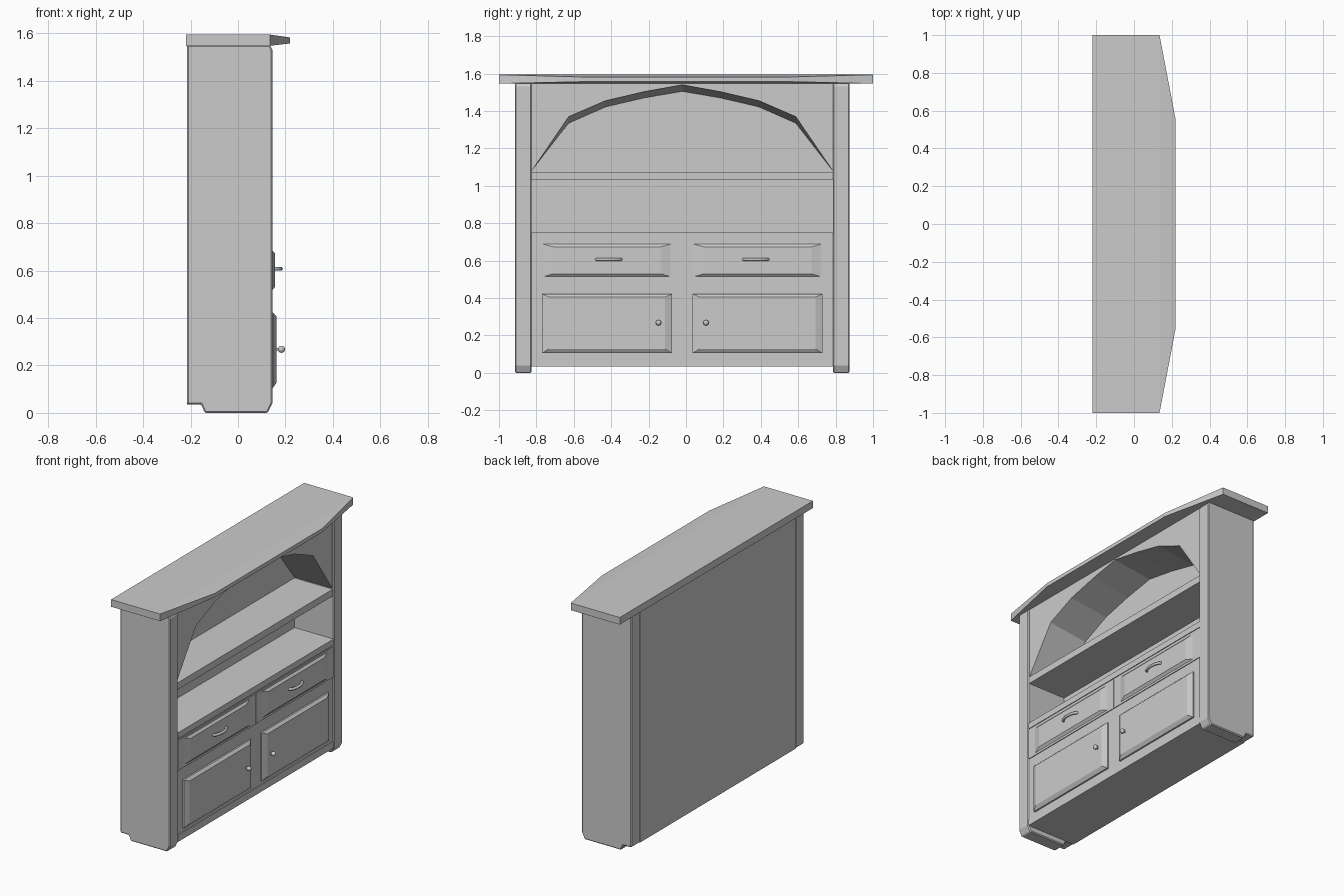
import bpy, bmesh, math
from mathutils import Vector

cube = bpy.data.objects.get("Cube")
if cube:
    bpy.data.objects.remove(cube, do_unlink=True)

grey = bpy.data.materials.new("plain grey")
grey.use_nodes = True
COLOUR = (0.6, 0.6, 0.6, 1)
grey.diffuse_color = COLOUR
grey.node_tree.nodes["Principled BSDF"].inputs["Base Color"].default_value = COLOUR

MID = -0.02            # centre of the carcass along y
HALF = 0.805           # half of the opening between the posts
BACK = -0.14           # inner face of the back panel


def finish(name, bm, bevel=0):
    bmesh.ops.recalc_face_normals(bm, faces=bm.faces)
    mesh = bpy.data.meshes.new(name)
    bm.to_mesh(mesh)
    bm.free()
    mesh.materials.append(grey)
    obj = bpy.data.objects.new(name, mesh)
    bpy.context.collection.objects.link(obj)
    if bevel:
        mod = obj.modifiers.new("edge", 'BEVEL')
        mod.width, mod.segments = bevel, 1
    return obj


def loft(name, ring_a, ring_b, bevel=0):
    """Closed solid between two matching rings of points."""
    bm = bmesh.new()
    a = [bm.verts.new(p) for p in ring_a]
    b = [bm.verts.new(p) for p in ring_b]
    bm.faces.new(a)
    bm.faces.new(b[::-1])
    for i in range(len(a)):
        j = (i + 1) % len(a)
        bm.faces.new((a[i], b[i], b[j], a[j]))
    return finish(name, bm, bevel)


def rect(x, y0, y1, z0, z1):
    return [(x, y0, z0), (x, y1, z0), (x, y1, z1), (x, y0, z1)]


def box(name, x0, x1, y0, y1, z0, z1, bevel=0):
    return loft(name, rect(x0, y0, y1, z0, z1), rect(x1, y0, y1, z0, z1), bevel)


def smooth(obj):
    for poly in obj.data.polygons:
        poly.use_smooth = True


LEFT, RIGHT = MID - HALF, MID + HALF

# Back panel, lower carcass, plinth, worktop and shelf
box("back_panel", -0.215, BACK, LEFT, RIGHT, 0.035, 1.55)
box("lower_carcass", BACK, 0.137, LEFT, RIGHT, 0.035, 0.71)
box("plinth_rail", 0.13, 0.142, LEFT, RIGHT, 0.035, 0.08)
box("worktop", BACK, 0.142, LEFT, RIGHT, 0.71, 0.75)
box("upper_shelf", BACK, 0.137, LEFT, RIGHT, 1.03, 1.075)

# Side posts with stepped, chamfered feet
profile = [(-0.215, 0.035), (-0.155, 0.035), (-0.14, 0), (0.125, 0), (0.145, 0.04),
           (0.145, 1.53), (0.135, 1.55), (-0.215, 1.55)]
for name, y0, y1 in (("right_post", MID - 0.894, LEFT), ("left_post", RIGHT, MID + 0.894)):
    loft(name, [(x, y0, z) for x, z in profile], [(x, y1, z) for x, z in profile], 0.006)

# Arched valance, its soffit dropping toward the back
half_arch = [(HALF, 1.08, 0), (0.607, 1.37, 0.035), (0.41, 1.455, 0.033), (0.205, 1.503, 0.033)]
arch = ([(-y, z, d) for y, z, d in half_arch] + [(0, 1.54, 0.035)]
        + half_arch[::-1] + [(HALF, 1.55, 0), (-HALF, 1.55, 0)])
loft("arched_valance", [(0.133, MID + y, z) for y, z, d in arch],
     [(BACK, MID + y, z - d) for y, z, d in arch])

# Cornice with a thinned, angled front
bm = bmesh.new()
plan = [(-0.22, -1, 0), (0.135, -1, 0), (0.22, -0.555, 1), (0.22, 0.555, 1), (0.135, 1, 0), (-0.22, 1, 0)]
top = [bm.verts.new((x, y, 1.594 - 0.012 * f)) for x, y, f in plan]
low = [bm.verts.new((x, y, 1.547 + 0.01 * f)) for x, y, f in plan]
for ring in (top, low):
    bm.faces.new((ring[0], ring[1], ring[4], ring[5]))
    bm.faces.new(ring[1:5])
for i in range(6):
    j = (i + 1) % 6
    bm.faces.new((top[i], top[j], low[j], low[i]))
finish("cornice", bm)

# Drawers and doors, mirrored about the middle
for side, s in (("right", -1), ("left", 1)):
    def ys(a, b):
        return sorted((MID + s * a, MID + s * b))

    box(side + "_drawer_front", 0.13, 0.142, *ys(0.002, HALF), 0.5, 0.7)
    loft(side + "_drawer_panel", rect(0.14, *ys(0.055, 0.75), 0.512, 0.69),
         rect(0.155, *ys(0.115, 0.69), 0.53, 0.674))
    loft(side + "_door_edge", rect(0.13, *ys(0.055, 0.75), 0.105, 0.422),
         rect(0.147, *ys(0.055, 0.75), 0.105, 0.422))
    loft(side + "_door_panel", rect(0.147, *ys(0.055, 0.75), 0.105, 0.422),
         rect(0.163, *ys(0.092, 0.713), 0.128, 0.406))

    # Knob: stem and ball
    knob_y = MID + s * 0.127
    box(side + "_knob_stem", 0.155, 0.18, knob_y - 0.006, knob_y + 0.006, 0.262, 0.274)
    bm = bmesh.new()
    bmesh.ops.create_uvsphere(bm, u_segments=12, v_segments=8, radius=0.015)
    bmesh.ops.translate(bm, verts=bm.verts, vec=Vector((0.183, knob_y, 0.268)))
    smooth(finish(side + "_door_knob", bm))

    # Bowed drawer pull
    pull_y = MID + s * 0.393
    curve = bpy.data.curves.new(side + "_drawer_pull", 'CURVE')
    curve.dimensions = '3D'
    curve.bevel_depth = 0.009
    curve.bevel_resolution = 1
    curve.use_fill_caps = True
    spline = curve.splines.new('POLY')
    steps = 8
    spline.points.add(steps)
    for i, p in enumerate(spline.points):
        t = math.pi * i / steps
        p.co = (0.15 + 0.03 * math.sin(t), pull_y - 0.066 * math.cos(t), 0.607, 1)
    curve.materials.append(grey)
    bpy.context.collection.objects.link(bpy.data.objects.new(side + "_drawer_pull", curve))
